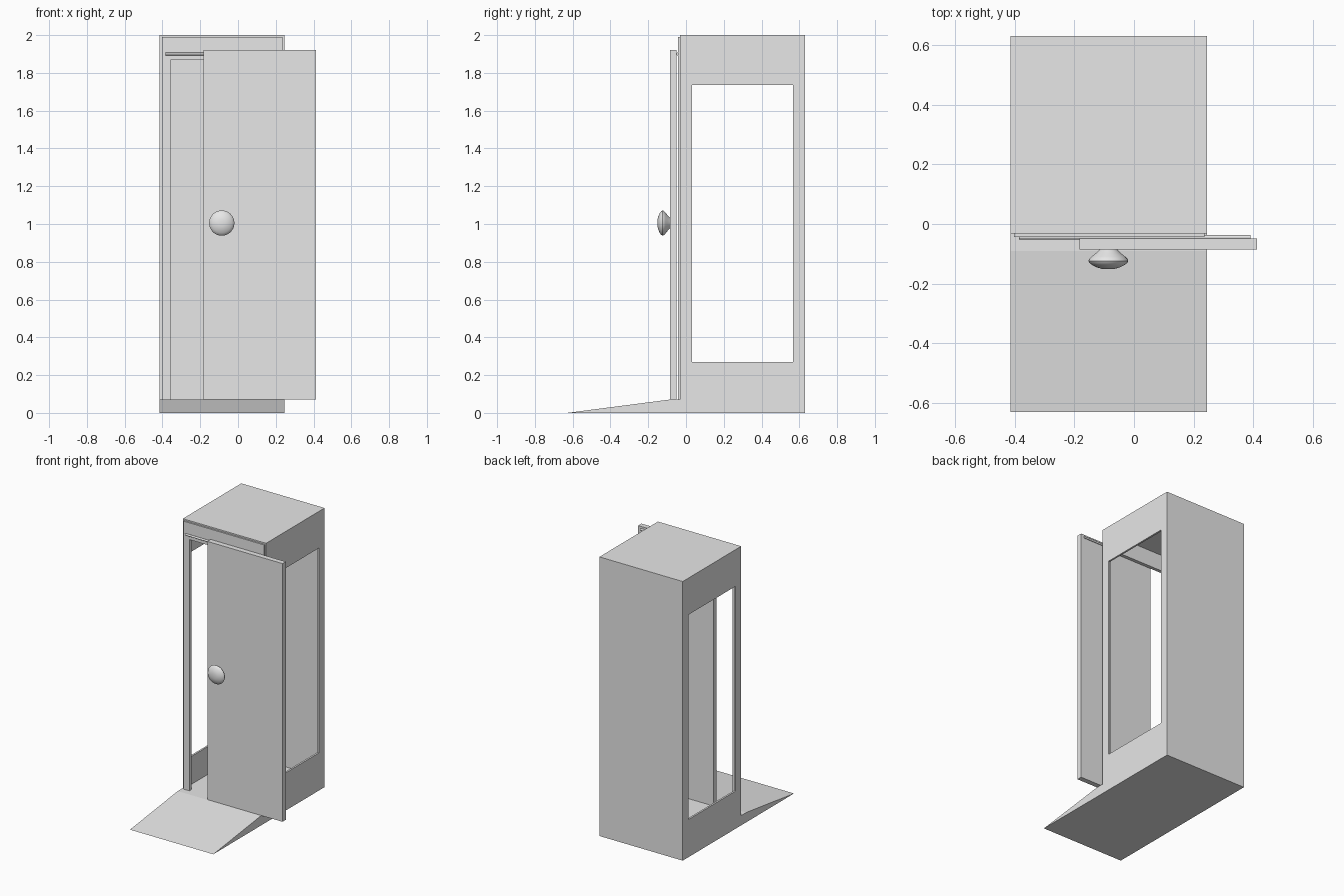
import bpy
import bmesh
from math import pi, radians
from mathutils import Matrix, Vector

cube = bpy.data.objects.get("Cube")
if cube:
    bpy.data.objects.remove(cube, do_unlink=True)

GREY = (0.8, 0.8, 0.8, 1)
paint = bpy.data.materials.new("plain_grey")
paint.use_nodes = True
paint.diffuse_color = GREY
paint.node_tree.nodes["Principled BSDF"].inputs["Base Color"].default_value = GREY

LEFT, RIGHT = -0.415, 0.245        # booth sides
FRONT, BACK = -0.032, 0.63         # booth front and back
FLOOR, TOP, WALL = 0.07, 2.0, 0.013
DOORWAY = (-0.355, 0.185, 1.87)    # x from, x to, height


def finish(name, bm):
    bmesh.ops.recalc_face_normals(bm, faces=bm.faces)
    mesh = bpy.data.meshes.new(name)
    bm.to_mesh(mesh)
    bm.free()
    mesh.materials.append(paint)
    obj = bpy.data.objects.new(name, mesh)
    bpy.context.collection.objects.link(obj)
    return obj


def prism(name, points, direction):
    """Extrude a flat outline along a direction."""
    bm = bmesh.new()
    face = bm.faces.new([bm.verts.new(p) for p in points])
    out = bmesh.ops.extrude_face_region(bm, geom=[face])["geom"]
    verts = [g for g in out if isinstance(g, bmesh.types.BMVert)]
    bmesh.ops.translate(bm, verts=verts, vec=Vector(direction))
    return finish(name, bm)


def box(name, x0, x1, y0, y1, z0, z1):
    base = [(x0, y0, z0), (x1, y0, z0), (x1, y1, z0), (x0, y1, z0)]
    return prism(name, base, (0, 0, z1 - z0))


def cut(obj, cutter):
    """Subtract a cutter, then remove it."""
    cutter.hide_render = True
    mod = obj.modifiers.new("cut", "BOOLEAN")
    mod.operation = "DIFFERENCE"
    mod.solver = "EXACT"
    mod.object = cutter
    bpy.context.view_layer.objects.active = obj
    bpy.ops.object.modifier_apply(modifier=mod.name)
    bpy.data.objects.remove(cutter, do_unlink=True)


def smooth(obj):
    bpy.ops.object.select_all(action="DESELECT")
    obj.select_set(True)
    bpy.context.view_layer.objects.active = obj
    bpy.ops.object.shade_smooth_by_angle(angle=radians(30))


# Booth with entry ramp, hollowed and opened on both sides and the front
outline = [(-0.63, 0), (BACK, 0), (BACK, TOP), (FRONT, TOP), (FRONT, FLOOR), (-0.09, FLOOR)]
booth = prism("booth_and_ramp", [(LEFT, y, z) for y, z in outline], (RIGHT - LEFT, 0, 0))
cut(booth, box("cavity", LEFT + WALL, RIGHT - WALL, FRONT + WALL, BACK - WALL,
               FLOOR, TOP - WALL))
cut(booth, box("window_cutter", LEFT - 1, RIGHT + 1, 0.032, 0.567, 0.27, 1.737))
cut(booth, box("doorway_cutter", DOORWAY[0], DOORWAY[1], FRONT - 0.02, 0.1,
               FLOOR, DOORWAY[2]))

# Raised surround around the doorway
x0, x1, x2, x3 = -0.403, DOORWAY[0], DOORWAY[1], 0.236
arch = [(x0, FLOOR), (x0, 1.99), (x3, 1.99), (x3, FLOOR),
        (x2, FLOOR), (x2, DOORWAY[2]), (x1, DOORWAY[2]), (x1, FLOOR)]
prism("door_surround", [(x, FRONT, z) for x, z in arch], (0, -0.011, 0))

# Sliding door, partly open
box("sliding_door", -0.183, 0.413, -0.086, -0.049, FLOOR, 1.92)

# Round rail behind the door
bm = bmesh.new()
bmesh.ops.create_cone(bm, cap_ends=True, segments=16, radius1=0.007, radius2=0.007,
                      depth=0.775, matrix=Matrix.Translation((0.0025, -0.0445, 1.9))
                      @ Matrix.Rotation(pi / 2, 4, "Y"))
smooth(finish("door_rail", bm))

# Turned knob on the door: (radius, distance from the door)
profile = [(0, 0), (0.03, 0), (0.042, 0.012), (0.056, 0.023), (0.064, 0.031), (0.067, 0.038),
           (0.063, 0.045), (0.052, 0.053), (0.037, 0.06), (0.019, 0.065), (0, 0.065)]
bm = bmesh.new()
verts = [bm.verts.new((r, -d, 0)) for r, d in profile]
edges = [bm.edges.new(pair) for pair in zip(verts, verts[1:])]
bmesh.ops.spin(bm, geom=verts + edges, cent=(0, 0, 0), axis=(0, 1, 0),
               angle=2 * pi, steps=32)
bmesh.ops.remove_doubles(bm, verts=bm.verts, dist=0.0001)
bmesh.ops.translate(bm, verts=bm.verts, vec=(-0.086, -0.086, 1.005))
smooth(finish("door_knob", bm))
